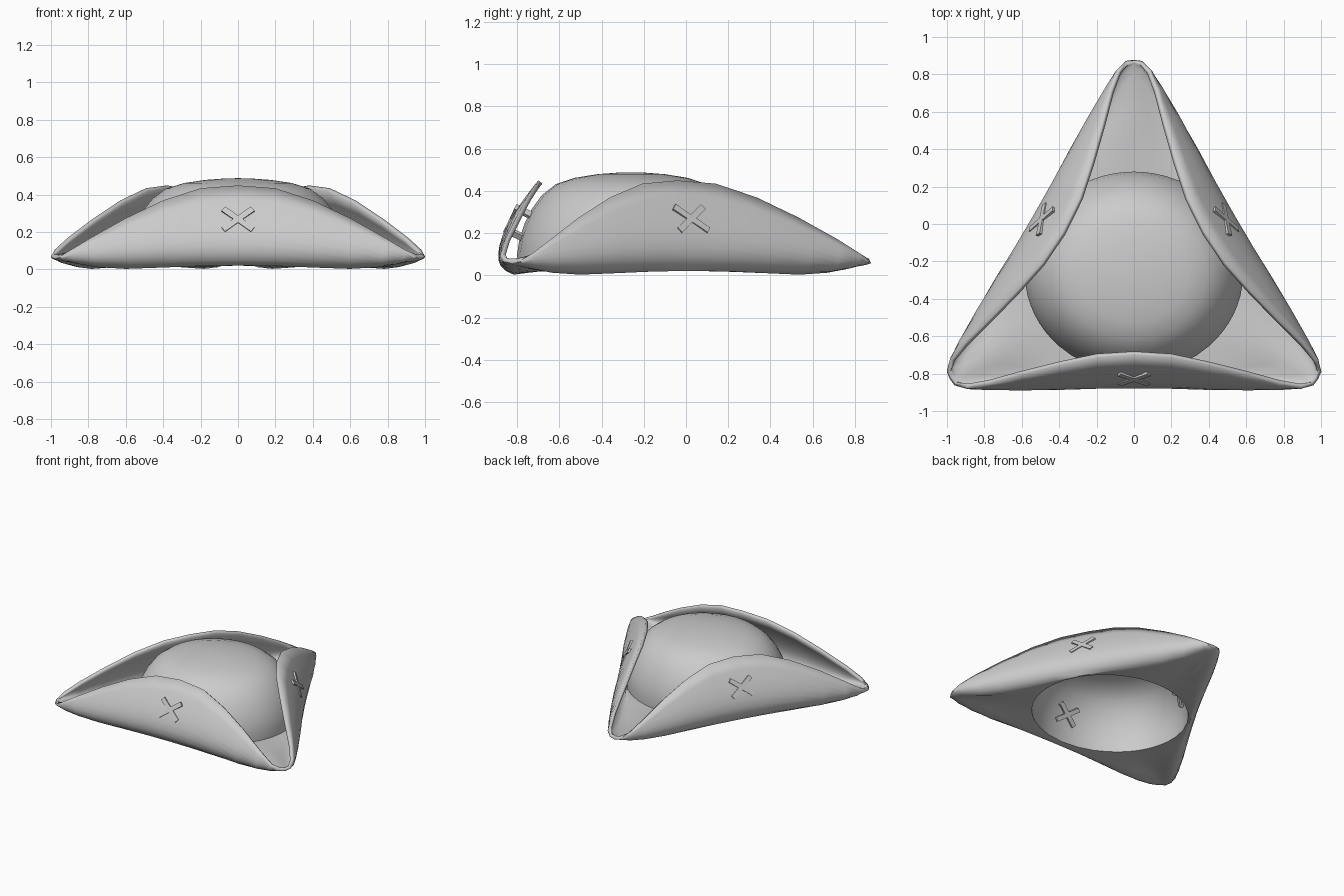
import bpy, bmesh, math
from mathutils import Vector, Matrix

if "Cube" in bpy.data.objects:
    bpy.data.objects.remove(bpy.data.objects["Cube"])

CY = -0.26                       # centre of the three-fold layout
LIFT = 0.012
RX, RY = 0.575, 0.53             # head opening radii
SIDES = [math.radians(a) for a in (-90, 30, 150)]

# half of one brim side: rim (s, d, z), fold control (d, z), base (s, d, z)
# s runs along the side, d is the distance out from the centre
STATIONS = [
    ((0.0, 0.43, 0.43), (0.695, 0.11), (0.0, 0.565, 0.02)),
    ((0.2, 0.443, 0.415), (0.695, 0.10), (0.2, 0.565, 0.018)),
    ((0.4, 0.485, 0.35), (0.70, 0.08), (0.4, 0.56, 0.01)),
    ((0.6, 0.535, 0.255), (0.69, 0.05), (0.6, 0.555, 0.003)),
    ((0.78, 0.585, 0.155), (0.66, 0.03), (0.75, 0.555, 0.012)),
    ((0.89, 0.605, 0.09), (0.63, 0.035), (0.84, 0.555, 0.027)),
    ((0.955, 0.595, 0.062), (0.60, 0.045), (0.89, 0.54, 0.037)),
    ((0.98, 0.566, 0.056), (0.56, 0.045), (0.92, 0.531, 0.042)),
]
CROWN = [(0.996, 0.09), (0.975, 0.16), (0.93, 0.23), (0.87, 0.295),
         (0.78, 0.36), (0.66, 0.41), (0.5, 0.438), (0.3, 0.455), (0.13, 0.462)]


def place(a, s, d, z):
    """Side coordinates to world."""
    n = Vector((math.cos(a), math.sin(a), 0))
    t = Vector((-n.y, n.x, 0))
    p = n * d + t * s
    return Vector((p.x, p.y + CY, z + LIFT))


def column(a, i, sign):
    """One strip of points from the rim down to the crown top."""
    rim, ctl, base = STATIONS[i]
    R = place(a, sign * rim[0], rim[1], rim[2])
    C = place(a, sign * (rim[0] + base[0]) / 2 if i > 5 else sign * rim[0], *ctl)
    B = place(a, sign * base[0], base[1], base[2])
    pts = []
    for k in range(9):
        t = 1 - k / 8
        pts.append(B * (1 - t) ** 2 + C * 2 * t * (1 - t) + R * t * t)
    th = 0.5 * (math.atan2(rim[0], rim[1] if i == 7 else 0.6) + i / 7 * math.pi / 3)
    ang = a + sign * th
    ring = lambda r, z: Vector((RX * r * math.cos(ang),
                                CY + RY * r * math.sin(ang), z + LIFT))
    O = ring(1, 0.02)
    for f in (1 / 3, 2 / 3):
        pts.append(B.lerp(O, f))
    pts.append(O)
    pts += [ring(r, z) for r, z in CROWN]
    return pts


def finish(bm, name):
    bmesh.ops.recalc_face_normals(bm, faces=bm.faces[:])
    me = bpy.data.meshes.new(name)
    bm.to_mesh(me)
    bm.free()
    ob = bpy.data.objects.new(name, me)
    bpy.context.collection.objects.link(ob)
    return ob


# hat body: folded brim and domed crown in one shell
cols = []
for a in SIDES:
    cols += [column(a, i, -1) for i in range(7, 0, -1)]
    cols += [column(a, i, 1) for i in range(7)]
bm = bmesh.new()
grid = [[bm.verts.new(p) for p in c] for c in cols]
top = bm.verts.new((0, CY, 0.464 + LIFT))
for j, c in enumerate(grid):
    nxt = grid[(j + 1) % len(grid)]
    for k in range(len(c) - 1):
        bm.faces.new((c[k], nxt[k], nxt[k + 1], c[k + 1]))
    bm.faces.new((c[-1], nxt[-1], top))
hat = finish(bm, "hat_body")
sol = hat.modifiers.new("thickness", "SOLIDIFY")
sol.thickness = 0.024
sol.offset = 0
bpy.context.view_layer.objects.active = hat
hat.select_set(True)
bpy.ops.object.shade_smooth_by_angle(angle=math.radians(45))

# crossed stitches tying each brim side to the crown
for a, depth, name in zip(SIDES, (0.115, 0.09, 0.09), ("front", "right", "left")):
    out = Vector((math.cos(a), math.sin(a), 0))
    u = Vector((-out.y, out.x, 0))
    n = (out * 0.9 + Vector((0, 0, 0.43))).normalized()
    v = n.cross(u)
    frame = Matrix((u, v, n)).transposed().to_4x4()
    frame.translation = place(a, 0, 0.568, 0.255)
    bm = bmesh.new()
    for turn in (-38, 38):
        m = frame @ Matrix.Rotation(math.radians(turn), 4, 'Z')
        boxes = [((0, 0, 0), (0.2, 0.032, 0.016)),
                 ((0, 0, -depth), (0.2, 0.032, 0.016))]
        boxes += [((e, 0, -depth / 2), (0.018, 0.032, depth)) for e in (-0.091, 0.091)]
        for loc, size in boxes:
            bmesh.ops.create_cube(bm, size=1, matrix=m @ Matrix.Translation(loc)
                                  @ Matrix.Diagonal((*size, 1)))
    finish(bm, name + "_stitch")
